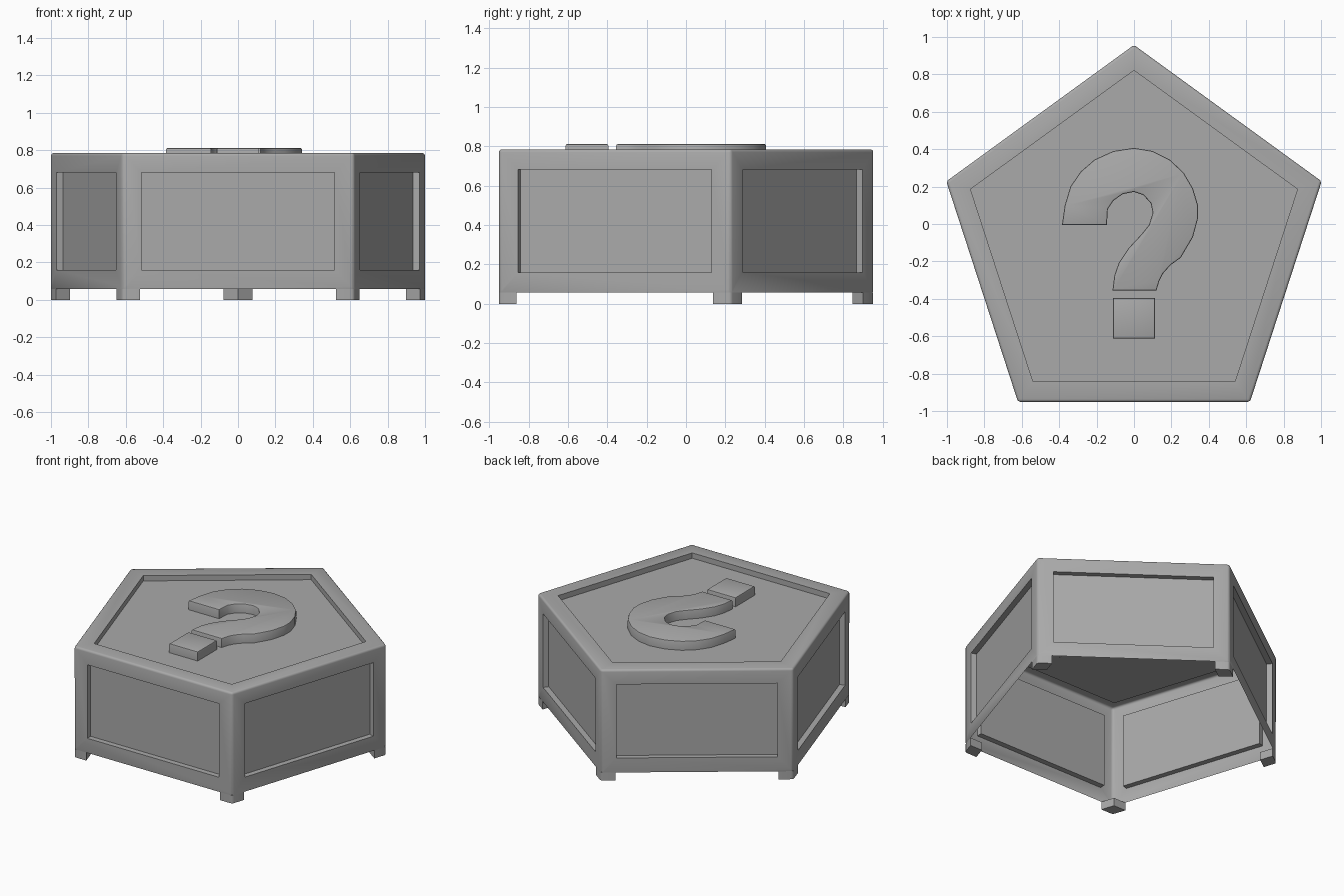
import bpy, bmesh, math
from mathutils import Vector

if "Cube" in bpy.data.objects:
    bpy.data.objects.remove(bpy.data.objects["Cube"], do_unlink=True)

RADIUS, CENTRE_Y = 1.055, -0.098
BASE, TOP = 0.057, 0.785
ROUND = 0.015

grey = bpy.data.materials.new("plain grey")
grey.use_nodes = True
grey.diffuse_color = (0.4, 0.4, 0.4, 1)
grey.node_tree.nodes["Principled BSDF"].inputs["Base Color"].default_value = grey.diffuse_color


def finish(bm, name):
    bmesh.ops.recalc_face_normals(bm, faces=bm.faces)
    mesh = bpy.data.meshes.new(name)
    bm.to_mesh(mesh)
    bm.free()
    mesh.materials.append(grey)
    obj = bpy.data.objects.new(name, mesh)
    bpy.context.collection.objects.link(obj)
    bpy.ops.object.select_all(action='DESELECT')
    bpy.context.view_layer.objects.active = obj
    obj.select_set(True)
    bpy.ops.object.shade_smooth_by_angle(angle=math.radians(40))
    return obj


def prism(points, low, high):
    """Closed prism; returns the bmesh and its top face."""
    bm = bmesh.new()
    bottom = bm.faces.new([bm.verts.new((x, y, low)) for x, y in points])
    ret = bmesh.ops.extrude_face_region(bm, geom=[bottom], use_keep_orig=True)
    for v in ret["geom"]:
        if isinstance(v, bmesh.types.BMVert):
            v.co.z = high
    bmesh.ops.recalc_face_normals(bm, faces=bm.faces)
    return bm, max(bm.faces, key=lambda f: f.calc_center_median().z)


corners = [Vector((RADIUS * math.cos(a), CENTRE_Y + RADIUS * math.sin(a)))
           for a in [math.radians(90 + 72 * i) for i in range(5)]]

# Hollow five-sided body, open below, with a recessed panel on every face
bm, lid = prism(corners, BASE, TOP)
floor = min(bm.faces, key=lambda f: f.calc_center_median().z)
bmesh.ops.delete(bm, geom=[floor], context='FACES_ONLY')
outer = [e for e in bm.edges if not e.is_boundary]
sides = [f for f in bm.faces if f is not lid]
for faces, margin in ((sides, 0.103), ([lid], 0.11)):
    bmesh.ops.inset_individual(bm, faces=faces, thickness=margin, use_even_offset=True)
    bmesh.ops.inset_individual(bm, faces=faces, thickness=0.0, depth=-0.038)
bmesh.ops.bevel(bm, geom=outer, offset=ROUND, segments=3, profile=0.5, affect='EDGES')
finish(bm, "box_body")

# Corner feet
for i, c in enumerate(corners):
    a = (corners[i - 1] - c).normalized() * 0.095
    b = (corners[(i + 1) % 5] - c).normalized() * 0.095
    bm, _ = prism([c, c + b, c + a + b, c + a], 0, BASE)
    edge = [e for e in bm.edges if all((v.co.xy - c).length < 1e-4 for v in e.verts)]
    bmesh.ops.bevel(bm, geom=edge, offset=ROUND, segments=3, profile=0.5, affect='EDGES')
    finish(bm, f"foot_{i + 1}")

# Raised question mark on the lid: hook and square dot
hook = [(-.385, -.005), (-.37, .1), (-.34, .2), (-.285, .28), (-.21, .345), (-.11, .39),
        (0, .407), (.1, .39), (.19, .345), (.265, .275), (.315, .19), (.342, .1),
        (.342, .03), (.315, -.07), (.25, -.18), (.195, -.22), (.155, -.265), (.135, -.305),
        (.12, -.355), (-.115, -.355), (-.105, -.275), (-.08, -.205), (-.03, -.13),
        (.04, -.055), (.08, -.005), (.1, .06), (.09, .11), (.05, .155), (0, .172),
        (-.06, .16), (-.11, .125), (-.14, .08), (-.145, -.005)]
dot = [(-.112, -.612), (.112, -.612), (.112, -.395), (-.112, -.395)]
for name, outline in (("mark_hook", hook), ("mark_dot", dot)):
    bm, top = prism(outline, 0.743, 0.812)
    bmesh.ops.bevel(bm, geom=list(top.edges), offset=0.008, segments=2, profile=0.5,
                    affect='EDGES')
    finish(bm, name)
